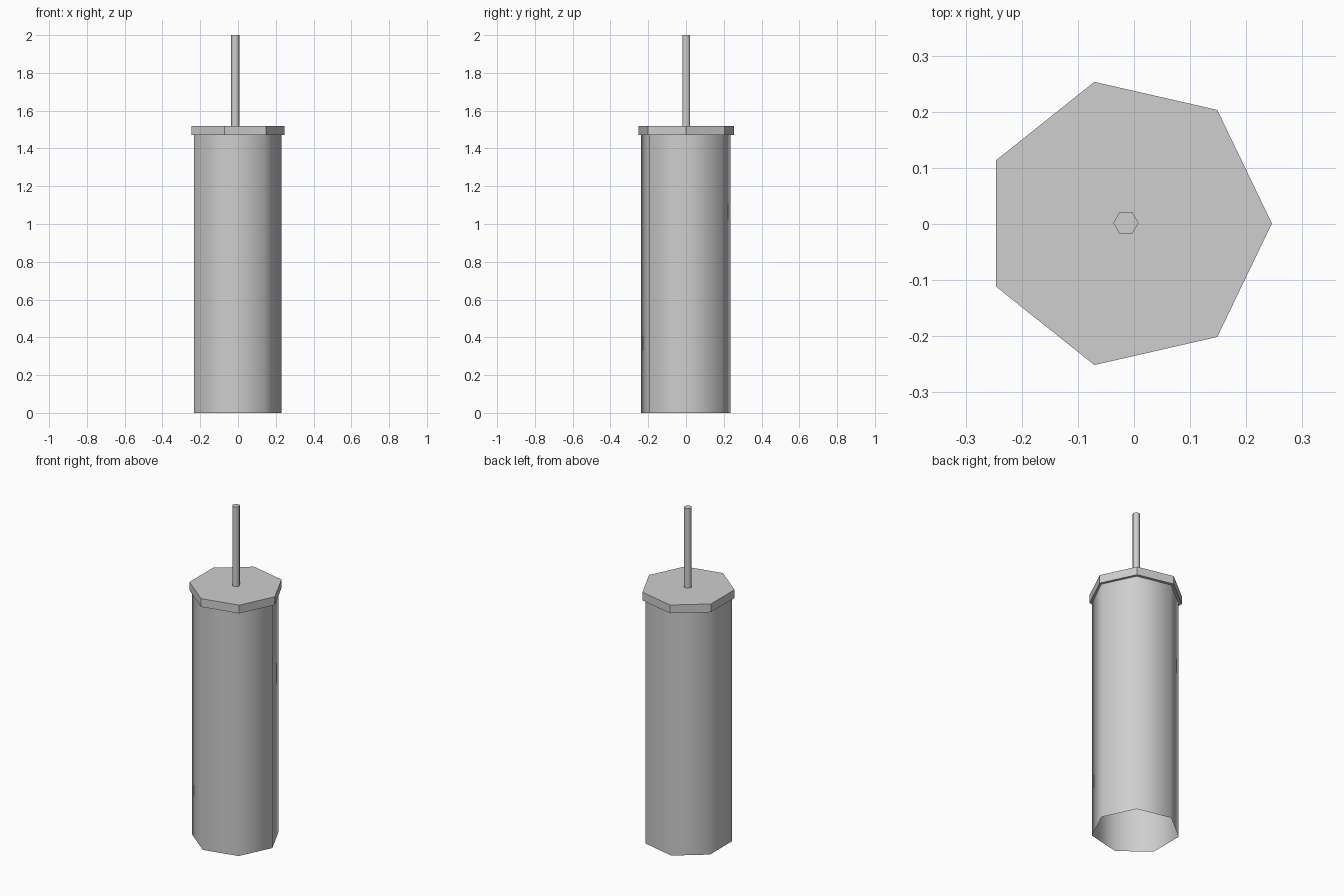
import bpy
import bmesh
from math import cos, sin, tau

cube = bpy.data.objects.get("Cube")
if cube:
    bpy.data.objects.remove(cube, do_unlink=True)

# One plain grey for every part
grey = bpy.data.materials.new("light grey")
grey.use_nodes = True
colour = (0.62, 0.62, 0.62, 1)
grey.diffuse_color = colour
grey.node_tree.nodes["Principled BSDF"].inputs["Base Color"].default_value = colour


def prism(name, sides, radius, centre, bottom, top, base=True, lid=True, smooth=False):
    """Upright regular prism with a corner facing +x and optional end caps."""
    bm = bmesh.new()
    rings = []
    for z in (bottom, top):
        rings.append([bm.verts.new((centre[0] + radius * cos(tau * i / sides),
                                    centre[1] + radius * sin(tau * i / sides), z))
                      for i in range(sides)])
    low, high = rings
    for i in range(sides):
        j = (i + 1) % sides
        wall = bm.faces.new((low[i], low[j], high[j], high[i]))
        wall.smooth = smooth
    if base:
        bm.faces.new(low[::-1])
    if lid:
        bm.faces.new(high)
    # Keep the rims crisp while the walls blend
    for edge in bm.edges:
        if edge.verts[0].co.z == edge.verts[1].co.z:
            edge.smooth = False
    mesh = bpy.data.meshes.new(name)
    bm.to_mesh(mesh)
    bm.free()
    mesh.materials.append(grey)
    obj = bpy.data.objects.new(name, mesh)
    bpy.context.collection.objects.link(obj)
    return obj


axis = (-0.013, 0.0)

# Seven-sided tube, open underneath
prism("body_tube", 7, 0.2435, (axis[0], -0.002), 0, 1.475, base=False, lid=False, smooth=True)

# Faceted overhanging lid
prism("lid", 7, 0.2588, (axis[0], 0.001), 1.47, 1.52)

# Thin rod on top of the lid
prism("top_rod", 6, 0.0225, (-0.0145, 0.002), 1.515, 2.0, smooth=True)
